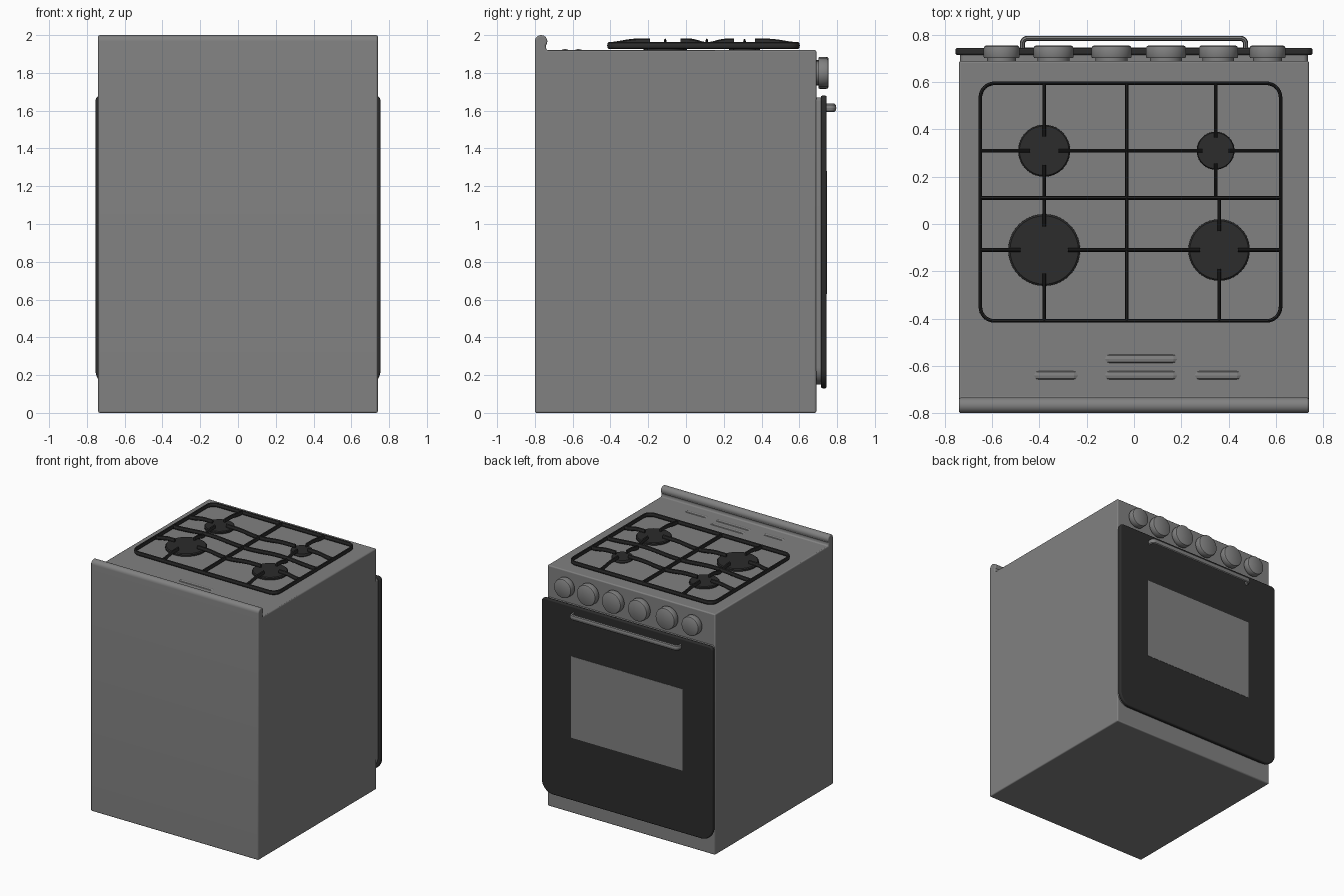
import bpy, bmesh, math
from mathutils import Vector

if "Cube" in bpy.data.objects:
    bpy.data.objects.remove(bpy.data.objects["Cube"])


def material(name, c):
    m = bpy.data.materials.new(name)
    m.diffuse_color = (c, c, c, 1)
    m.use_nodes = True
    m.node_tree.nodes["Principled BSDF"].inputs["Base Color"].default_value = m.diffuse_color
    return m


GREY = material("grey enamel", 0.22)
BLACK = material("black iron and glass", 0.025)


def finish(ob, mat, bevel=0.0, segs=3):
    """Give material, rounded edges and smooth shading."""
    ob.data.materials.clear()
    ob.data.materials.append(mat)
    bpy.ops.object.select_all(action='DESELECT')
    ob.select_set(True)
    bpy.context.view_layer.objects.active = ob
    if bevel:
        b = ob.modifiers.new("round", 'BEVEL')
        b.width, b.segments = bevel, segs
        b.limit_method, b.angle_limit = 'ANGLE', math.radians(40)
    bpy.ops.object.shade_smooth_by_angle(angle=math.radians(35))
    return ob


def new_mesh(name, bm):
    bmesh.ops.recalc_face_normals(bm, faces=bm.faces)
    me = bpy.data.meshes.new(name)
    bm.to_mesh(me)
    bm.free()
    ob = bpy.data.objects.new(name, me)
    bpy.context.collection.objects.link(ob)
    return ob


def extrude(name, pts, offset, mat, bevel=0.0):
    """Solid from a flat outline pushed along offset."""
    bm = bmesh.new()
    f = bm.faces.new([bm.verts.new(p) for p in pts])
    r = bmesh.ops.extrude_face_region(bm, geom=[f], use_keep_orig=True)
    vs = [g for g in r['geom'] if isinstance(g, bmesh.types.BMVert)]
    bmesh.ops.translate(bm, verts=vs, vec=Vector(offset))
    return finish(new_mesh(name, bm), mat, bevel)


def round_rect(x0, x1, y0, y1, r_low, r_high, n=8):
    """2D outline with separate lower and upper corner radii."""
    out = []
    for cx, cy, r, a in ((x1 - r_low, y0 + r_low, r_low, -90),
                         (x1 - r_high, y1 - r_high, r_high, 0),
                         (x0 + r_high, y1 - r_high, r_high, 90),
                         (x0 + r_low, y0 + r_low, r_low, 180)):
        for i in range(n + 1):
            t = math.radians(a + 90 * i / n)
            out.append((cx + r * math.cos(t), cy + r * math.sin(t)))
    return out


def lathe(name, profile, centre, mat, along_y=False, n=40):
    """Turn (radius, height) pairs around z, or around y."""
    bm = bmesh.new()
    rings = []
    for r, h in profile:
        ring = []
        for i in range(n):
            t = 2 * math.pi * i / n
            a, b = r * math.cos(t), r * math.sin(t)
            ring.append(bm.verts.new((a, h, b) if along_y else (a, b, h)))
        rings.append(ring)
    for lo, hi in zip(rings, rings[1:]):
        for i in range(n):
            bm.faces.new((lo[i], lo[(i + 1) % n], hi[(i + 1) % n], hi[i]))
    bm.faces.new(rings[0])
    bm.faces.new(rings[-1])
    ob = new_mesh(name, bm)
    ob.location = centre
    return finish(ob, mat)


def rods(name, paths, radius, z, stretch, mat):
    """Bars with an oval section; paths are (points, closed), z relative to z."""
    cu = bpy.data.curves.new(name, 'CURVE')
    cu.dimensions = '3D'
    cu.bevel_depth, cu.bevel_resolution, cu.use_fill_caps = radius, 2, True
    for pts, closed in paths:
        s = cu.splines.new('POLY')
        s.points.add(len(pts) - 1)
        s.use_cyclic_u = closed
        for p, q in zip(s.points, pts):
            p.co = (q[0], q[1], q[2] / stretch, 1)
    ob = bpy.data.objects.new(name, cu)
    bpy.context.collection.objects.link(ob)
    ob.location.z, ob.scale.z = z, stretch
    bpy.ops.object.select_all(action='DESELECT')
    ob.select_set(True)
    bpy.context.view_layer.objects.active = ob
    bpy.ops.object.convert(target='MESH')
    return finish(bpy.context.view_layer.objects.active, mat)


# Cabinet with the rolled rear upstand, one side profile pushed across x
lip = [(-0.767 + 0.033 * math.cos(math.radians(a)), 1.967 + 0.033 * math.sin(math.radians(a)))
       for a in range(180, -46, -15)]
side = [(-0.8, 0.0)] + lip + [(-0.738, 1.92), (0.69, 1.92), (0.69, 0.0)]
extrude("cabinet", [(-0.74, y, z) for y, z in side], (1.48, 0, 0), GREY, 0.014)

# Oven door: grey inner frame, dark outer panel, window plate
inner = round_rect(-0.735, 0.735, 0.15, 1.67, 0.09, 0.02)
extrude("door_inner_frame", [(x, 0.68, z) for x, z in inner], (0, 0.038, 0), GREY)
outer = round_rect(-0.755, 0.755, 0.13, 1.68, 0.1, 0.03)
extrude("oven_door", [(x, 0.714, z) for x, z in outer], (0, 0.031, 0), BLACK, 0.009)
extrude("door_window", [(x, 0.741, z) for x, z in
                        ((-0.49, 0.63), (0.49, 0.63), (0.49, 1.28), (-0.49, 1.28))],
        (0, 0.006, 0), GREY)

# Door handle: oval bar bent back to the door at both ends
bend = [(0.45 + 0.022 * math.sin(math.radians(a)), 0.763 + 0.022 * math.cos(math.radians(a)), 0)
        for a in range(0, 91, 15)] + [(0.472, 0.735, 0)]
rods("door_handle", [([(-x, y, z) for x, y, z in reversed(bend)] + bend, False)],
     0.011, 1.615, 2.0, GREY)

# Control knobs
for i, (x, r) in enumerate(((-0.56, 0.076), (-0.34, 0.085), (-0.095, 0.085),
                            (0.135, 0.085), (0.357, 0.083), (0.565, 0.076))):
    lathe(f"knob_{i + 1}", [(0.8 * r, 0.685), (0.8 * r, 0.702), (0.97 * r, 0.702), (r, 0.708),
                            (r, 0.742), (0.96 * r, 0.751), (0.88 * r, 0.755)],
          (x, 0, 1.80), GREY, along_y=True)

# Burners: centre, radius and the four inner ends of the grate fingers
MID_X, MID_Y = -0.03, 0.11
LEFT, RIGHT, REAR, FRONT = -0.65, 0.62, -0.41, 0.595
burners = [(-0.38, 0.31, 0.11, 0.06), (0.345, 0.31, 0.08, 0.055),
           (-0.38, -0.11, 0.152, 0.10), (0.36, -0.11, 0.13, 0.08)]
paths = []
for i, (x, y, r, gap) in enumerate(burners):
    lathe(f"burner_{i + 1}", [(0.75 * r, 1.915), (0.75 * r, 1.932), (r, 1.932),
                              (r, 1.945), (0.95 * r, 1.951)], (x, y, 0), BLACK)
    xs = (LEFT, MID_X) if x < MID_X else (MID_X, RIGHT)
    ys = (REAR, MID_Y) if y < MID_Y else (MID_Y, FRONT)
    # fingers run in from the surrounding bars and rise towards the burner
    starts = [(sx, y) for sx in xs] + [(x, sy) for sy in ys]
    for sx, sy in starts:
        d = Vector((x - sx, y - sy))
        L = d.length
        pts = []
        for k in range(7):
            t = k / 6
            p = Vector((sx, sy)) + d * (t * (L - gap) / L)
            rise = 0.018 * (0.5 - 0.5 * math.cos(math.pi * min(1, t * 1.4)))
            pts.append((p.x, p.y, rise))
        paths.append((pts, False))

# Grate: rounded outer frame and gently waved cross bars
ring = [(x, y, 0) for x, y in round_rect(LEFT, RIGHT, REAR, FRONT, 0.06, 0.06)]
paths.append((ring, True))
N = 24
paths.append(([(LEFT + (RIGHT - LEFT) * k / N, MID_Y,
                0.009 * (1 - math.cos(4 * math.pi * k / N))) for k in range(N + 1)], False))
paths.append(([(MID_X, REAR + (FRONT - REAR) * k / N, 0.0) for k in range(N + 1)], False))
rods("pan_grate", paths, 0.0075, 1.945, 2.4, BLACK)

# Low pressed ribs behind the hob
for i, (x0, x1, y) in enumerate(((-0.15, 0.21, -0.57), (-0.15, 0.21, -0.64),
                                 (-0.45, -0.21, -0.64), (0.23, 0.48, -0.64))):
    rods(f"vent_rib_{i + 1}", [([(x0, y, -0.02), (x0 + 0.05, y, 0), (x1 - 0.05, y, 0),
                                 (x1, y, -0.02)], False)], 0.02, 1.918, 0.45, GREY)
